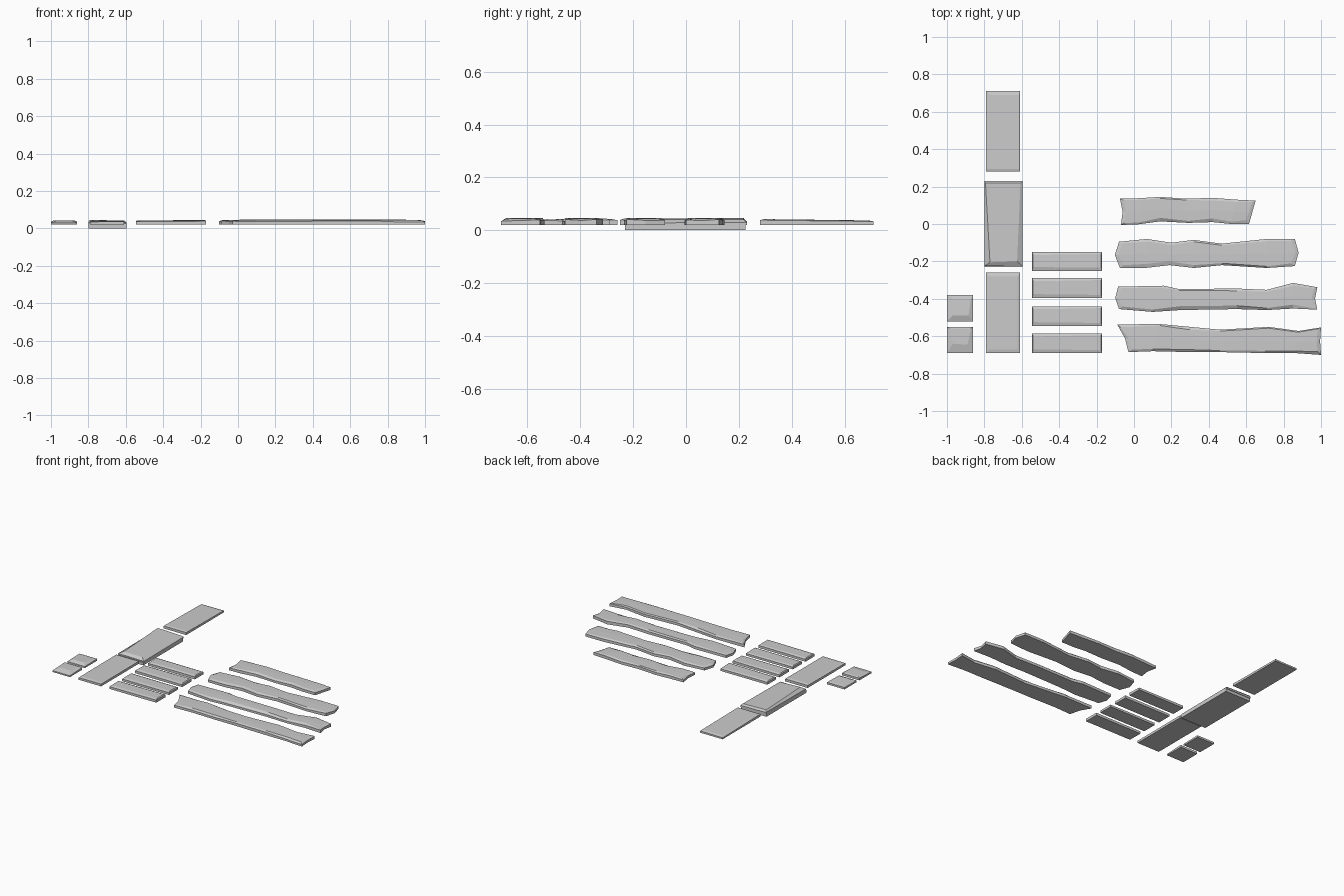
import bpy, bmesh, random

if "Cube" in bpy.data.objects:
    bpy.data.objects.remove(bpy.data.objects["Cube"])

random.seed(4)
BASE = 0.02


def finish(name, bm):
    bmesh.ops.remove_doubles(bm, verts=bm.verts, dist=1e-5)
    bmesh.ops.recalc_face_normals(bm, faces=bm.faces)
    me = bpy.data.meshes.new(name)
    bm.to_mesh(me)
    bm.free()
    ob = bpy.data.objects.new(name, me)
    bpy.context.collection.objects.link(ob)
    return ob


def slab(name, x0, x1, y0, y1, rim, top, inset, z0=BASE):
    """Rectangular stone: rim and top heights per corner, inset x/y per corner."""
    bm = bmesh.new()
    pts = [(x0, y0), (x1, y0), (x1, y1), (x0, y1)]
    sgn = [(1, 1), (-1, 1), (-1, -1), (1, -1)]
    a = [bm.verts.new((x, y, z0)) for x, y in pts]
    b = [bm.verts.new((x, y, z)) for (x, y), z in zip(pts, rim)]
    c = [bm.verts.new((x + s[0] * i[0], y + s[1] * i[1], z))
         for (x, y), s, i, z in zip(pts, sgn, inset, top)]
    bm.faces.new(a[::-1])
    bm.faces.new(c)
    for lo, hi in ((a, b), (b, c)):
        for i in range(4):
            j = (i + 1) % 4
            bm.faces.new((lo[i], lo[j], hi[j], hi[i]))
    return finish(name, bm)


def plank(name, rows, ends):
    """Split log: rows are (front x, front y, back x, back y); ends are the
    x offsets of the middle of the first and last row."""
    bm = bmesh.new()
    rings = []
    last = len(rows) - 1
    for k, (xf, yf, xb, yb) in enumerate(rows):
        off = ends[0] if k == 0 else ends[1] if k == last else 0
        back = 0.018 if k == 0 else -0.018 if k == last else 0
        xm, ym = (xf + xb) / 2 + off, (yf + yb) / 2
        f, b = random.uniform(.008, .022), random.uniform(.006, .016)
        rf, rb = random.uniform(.034, .041), random.uniform(.037, .042)
        t = 0.043 if k in (0, last) else 0.046
        ring = [(xf, yf, BASE), (xf, yf, rf), (xf + back, yf + f, t),
                (xm + back, ym, t + .001), (xb + back, yb - b, t),
                (xb, yb, rb), (xb, yb, BASE), (xm, ym, BASE)]
        rings.append([bm.verts.new(p) for p in ring])
        if k in (0, last):
            # chipped end: wall up to the rim, then a sloping bevel
            r = rings[-1]
            m = bm.verts.new((xm, ym, .037))
            bm.faces.new((r[0], r[1], m, r[7]))
            bm.faces.new((r[7], m, r[5], r[6]))
            bm.faces.new((r[1], r[2], r[3], m))
            bm.faces.new((m, r[3], r[4], r[5]))
    for r, s in zip(rings, rings[1:]):
        for i in range(8):
            j = (i + 1) % 8
            bm.faces.new((r[i], s[i], s[j], r[j]))
    return finish(name, bm)


# Long wooden-looking planks
plank("plank_short", [
    (-.07, -.005, -.075, .135), (.02, -.002, .03, .138), (.14, .014, .14, .145),
    (.29, .006, .28, .135), (.42, .01, .42, .14), (.52, .0, .55, .13),
    (.615, .0, .65, .125)], (.012, .0))
plank("plank_pointed", [
    (-.075, -.235, -.08, -.095), (.06, -.235, .07, -.08), (.19, -.22, .2, -.1),
    (.32, -.235, .32, -.085), (.47, -.22, .47, -.105), (.71, -.235, .71, -.08),
    (.86, -.225, .86, -.08)], (-.025, .02))
plank("plank_medium", [
    (-.08, -.455, -.085, -.335), (.1, -.47, .16, -.33), (.25, -.46, .24, -.348),
    (.55, -.455, .55, -.345), (.71, -.46, .71, -.352), (.85, -.452, .85, -.315),
    (.98, -.458, .98, -.338)], (-.018, -.012))
plank("plank_long", [
    (-.03, -.685, -.09, -.537), (.1, -.68, .14, -.535), (.3, -.685, .3, -.55),
    (.46, -.685, .46, -.565), (.7, -.69, .72, -.55), (.86, -.69, .88, -.572),
    (1.0, -.7, 1.0, -.553)], (.012, -.005))

# Four narrow slabs in a column
for n, (y0, y1) in enumerate(((-.25, -.15), (-.395, -.29), (-.545, -.44), (-.69, -.585))):
    w = [random.uniform(-.002, .002) for _ in range(4)]
    slab(f"narrow_slab_{n + 1}", -.545, -.17, y0, y1,
         [.037 + d for d in w], [.042 + d for d in w],
         [(.006, .02), (.006, .016), (.006, .01), (.006, .016)])

# Wide flat tiles
slab("tile_back", -.79, -.61, .28, .71, (.038, .038, .033, .031),
     (.042, .042, .036, .037), ((.006, .015), (.006, .015), (.006, .02), (.02, .02)))
slab("tile_front", -.79, -.61, -.69, -.26, (.035, .037, .038, .038),
     (.04, .04, .042, .042), ((.015, .02), (.012, .02), (.012, .02), (.012, .02)))

# Thick middle tile: plain base with a chipped, bevelled cap
base = (.02,) * 4
slab("middle_tile_base", -.80, -.595, -.23, .225, base, base,
     ((.003, .003),) * 4, 0)
slab("middle_tile_cap", -.80, -.595, -.225, .23, (.03, .027, .03, .033),
     (.043, .04, .041, .046), ((.03, .02), (.03, .025), (.012, .012), (.006, .012)))

# Two small square stones
slab("small_stone_back", -1, -.86, -.52, -.38, (.031, .031, .034, .034),
     (.041, .042, .038, .037), ((.03, .03), (.025, .03), (.012, .02), (.03, .02)))
slab("small_stone_front", -1, -.86, -.69, -.55, (.03, .03, .036, .036),
     (.041, .042, .041, .041), ((.03, .05), (.03, .045), (.012, .008), (.012, .008)))
